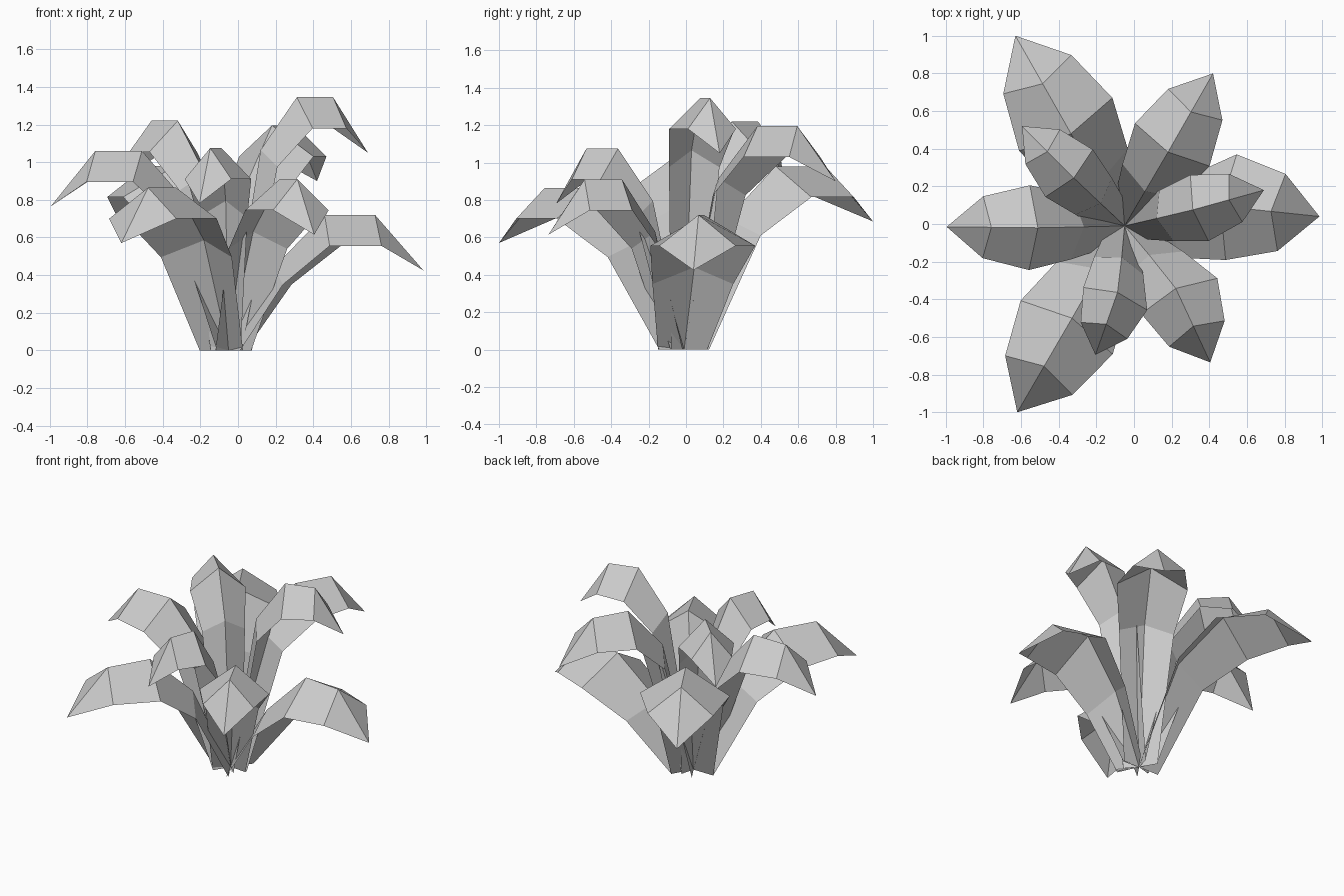
import bpy, bmesh, math
from mathutils import Vector

cube = bpy.data.objects.get("Cube")
if cube:
    bpy.data.objects.remove(cube, do_unlink=True)

grey = bpy.data.materials.new("plain grey")
grey.use_nodes = True
colour = (0.6, 0.6, 0.6, 1)
grey.diffuse_color = colour
grey.node_tree.nodes["Principled BSDF"].inputs["Base Color"].default_value = colour

CENTRE = Vector((-0.05, -0.01, 0))


def leaf(name, tip_x, tip_y, angle, reach, top, half):
    """Folded arching blade: rows of left edge, midrib, right edge, then a tip."""
    a = math.radians(angle)
    out = Vector((math.cos(a), math.sin(a), 0))
    side = Vector((-out.y, out.x, 0))
    origin = Vector((tip_x, tip_y, 0)) - out * reach
    droop = half * 0.2
    bend = top - 0.37
    # each row: start point, midrib radius and height, edge radius and height, half width
    rows = [
        (CENTRE, 0.0, 0.0, half * 0.27, 0.0, half * 0.47),
        (CENTRE.lerp(origin, 0.5), reach * 0.23, bend + 0.09, reach * 0.30, bend, half * 0.77),
        (origin, reach * 0.49, top, reach * 0.49 + droop, top - 0.165, half),
        (origin, reach * 0.75, top, reach * 0.75 + droop, top - 0.165, half * 0.73),
    ]
    bm = bmesh.new()

    def point(start, r, w, z):
        return bm.verts.new(start + out * r + side * w + Vector((0, 0, z)))

    grid = [(point(s, er, w, ez), point(s, mr, 0, mz), point(s, er, -w, ez))
            for s, mr, mz, er, ez, w in rows]
    for low, high in zip(grid, grid[1:]):
        for i in range(2):
            bm.faces.new((low[i], low[i + 1], high[i + 1], high[i]))
    tip = point(origin, reach, 0, top - 0.295)
    for i in range(2):
        bm.faces.new((grid[-1][i], grid[-1][i + 1], tip))
    mesh = bpy.data.meshes.new(name)
    bm.to_mesh(mesh)
    bm.free()
    mesh.materials.append(grey)
    bpy.context.collection.objects.link(bpy.data.objects.new(name, mesh))


# large outer leaves
leaf("large_leaf_left_side", 0.985, 0.04, -6, 1.035, 0.72, 0.282)
leaf("large_leaf_back", -0.63, 1.0, 119.6, 1.173, 0.98, 0.285)
leaf("large_leaf_front", -0.62, -1.0, 239.8, 1.134, 0.865, 0.283)

# medium leaves
leaf("medium_leaf_back", 0.42, 0.80, 60.2, 0.945, 1.195, 0.228)
leaf("medium_leaf_right_side", -0.995, -0.015, 179.4, 0.95, 1.06, 0.225)
leaf("medium_leaf_front", 0.405, -0.735, -65, 0.85, 0.91, 0.223)

# small upper leaves
leaf("small_leaf_left_side", 0.69, 0.18, 15.5, 0.768, 1.345, 0.182)
leaf("small_leaf_back", -0.595, 0.52, 135, 0.764, 1.22, 0.178)
leaf("small_leaf_front", -0.205, -0.695, 250.5, 0.69, 1.075, 0.18)
